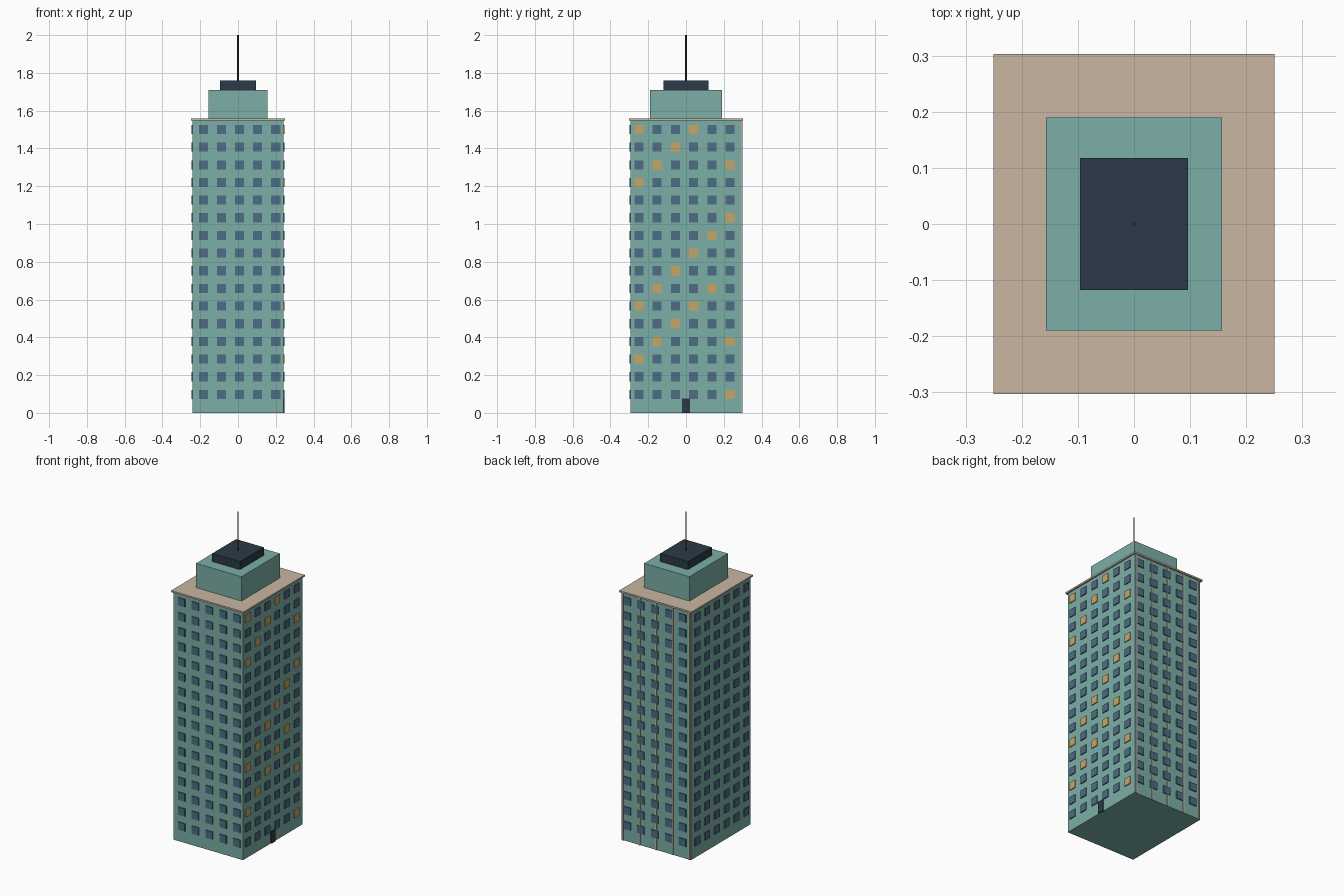
import bpy, bmesh
from mathutils import Matrix, Vector

if "Cube" in bpy.data.objects:
    bpy.data.objects.remove(bpy.data.objects["Cube"])


def material(name, color):
    m = bpy.data.materials.new(name)
    m.diffuse_color = (*color, 1)
    m.use_nodes = True
    m.node_tree.nodes["Principled BSDF"].inputs["Base Color"].default_value = m.diffuse_color
    return m


TEAL = material("teal_wall", (0.20, 0.43, 0.39))
TAN = material("tan_trim", (0.58, 0.47, 0.36))
DARK = material("dark_slate", (0.024, 0.042, 0.063))
GLASS = material("window_blue", (0.075, 0.15, 0.23))
LIT = material("window_lit", (0.58, 0.38, 0.13))


def boxes(name, mat, items):
    """One object from a list of (min corner, max corner) boxes."""
    bm = bmesh.new()
    for lo, hi in items:
        lo, hi = Vector(lo), Vector(hi)
        mtx = Matrix.Translation((lo + hi) / 2) @ Matrix.Diagonal((*(hi - lo), 1))
        bmesh.ops.create_cube(bm, size=1, matrix=mtx)
    me = bpy.data.meshes.new(name)
    bm.to_mesh(me)
    bm.free()
    me.materials.append(mat)
    ob = bpy.data.objects.new(name, me)
    bpy.context.collection.objects.link(ob)
    return ob


def tier(name, mat, hx, hy, z0, z1):
    return boxes(name, mat, [((-hx, -hy, z0), (hx, hy, z1))])


# Stacked masses of the tower
HX, HY = 0.24, 0.293
tier("tower_body", TEAL, HX, HY, 0, 1.548)
tier("roof_cornice", TAN, 0.25, 0.303, 1.548, 1.558)
tier("upper_block", TEAL, 0.157, 0.19, 1.558, 1.71)
tier("roof_cap", DARK, 0.096, 0.118, 1.71, 1.76)

# Antenna
bpy.ops.mesh.primitive_cylinder_add(vertices=8, radius=0.004, depth=0.24, location=(0, 0, 1.88))
antenna = bpy.context.object
antenna.name = "antenna"
antenna.data.materials.append(DARK)

# Window grid: 16 floors, 5 columns front/back, 6 columns on the sides
W, OUT, IN = 0.024, 0.006, 0.004
rows = [0.098 + 0.0935 * i for i in range(16)]
cols_x = [-0.183 + 0.0957 * i for i in range(5)]
cols_y = [-0.249 + 0.0964 * i for i in range(6)]
# Lit columns on the right side, bottom floor first
lit = ["5", "", "0", "15", "2", "03", "14", "2", "3", "4", "5", "", "0", "15", "2", "03"]

front, back, left, right, glow = [], [], [], [], []
for r, z in enumerate(rows):
    for x in cols_x:
        front.append(((x - W, -HY - OUT, z - W), (x + W, -HY + IN, z + W)))
        back.append(((x - W, HY - IN, z - W), (x + W, HY + OUT, z + W)))
    for c, y in enumerate(cols_y):
        left.append(((-HX - OUT, y - W, z - W), (-HX + IN, y + W, z + W)))
        target = glow if str(c) in lit[r] else right
        target.append(((HX - IN, y - W, z - W), (HX + OUT, y + W, z + W)))
boxes("front_windows", GLASS, front)
boxes("back_windows", GLASS, back)
boxes("left_windows", GLASS, left)
boxes("right_windows", GLASS, right)
boxes("lit_windows", LIT, glow)

# Entrance door on the right side
boxes("door", DARK, [((HX - 0.01, -0.021, 0), (HX + 0.006, 0.021, 0.075))])

# Thin vertical fins on the back wall
boxes("back_fins", TAN, [((x - 0.004, HY - 0.004, 0), (x + 0.004, HY + 0.005, 1.548))
                         for x in (-0.23, -0.115, 0, 0.115, 0.23)])
